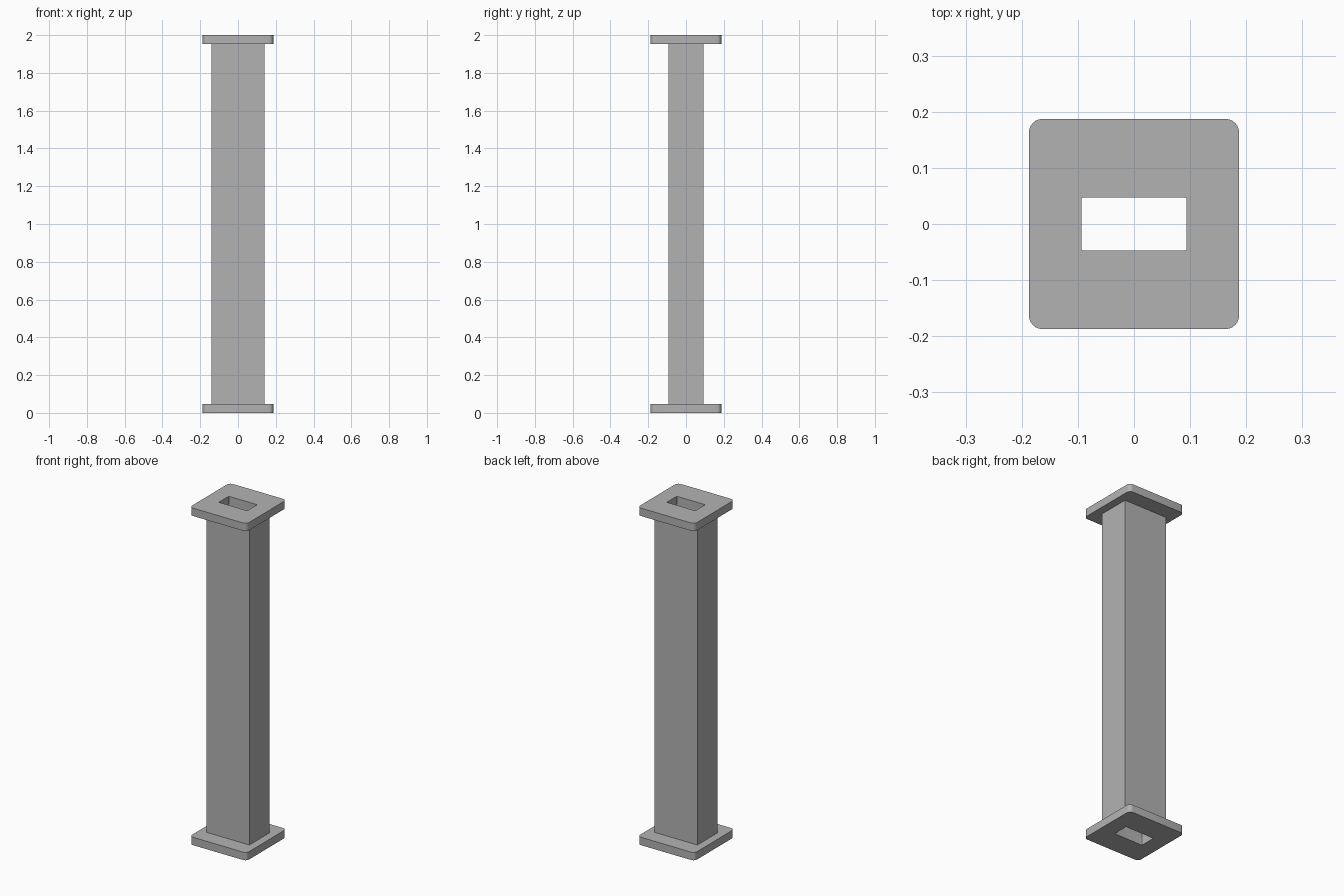
import bpy
import bmesh
from math import cos, sin, pi

if "Cube" in bpy.data.objects:
    bpy.data.objects.remove(bpy.data.objects["Cube"], do_unlink=True)

# Proportions: everything follows one wall thickness
WALL = 0.0468
HEIGHT = 2.0
ROUND = 0.024

grey = bpy.data.materials.new("plain grey")
grey.use_nodes = True
colour = (0.45, 0.45, 0.45, 1)
grey.diffuse_color = colour
grey.node_tree.nodes["Principled BSDF"].inputs["Base Color"].default_value = colour


def outline(hx, hy, radius, steps):
    """Rectangle outline with rounded corners (steps=0 gives sharp ones)."""
    points = []
    signs = [(1, 1), (-1, 1), (-1, -1), (1, -1)]
    for corner, (sx, sy) in enumerate(signs):
        if steps == 0:
            points.append((sx * hx, sy * hy))
            continue
        for i in range(steps + 1):
            a = (corner + i / steps) * pi / 2
            points.append((sx * (hx - radius) + radius * cos(a),
                           sy * (hy - radius) + radius * sin(a)))
    return points


def hollow_prism(name, outer, inner, z0, z1):
    """Closed prism with a hole straight through it."""
    bm = bmesh.new()
    # Outer wall up, then over the top edge and back down the hole
    rings = [[bm.verts.new((x, y, z)) for x, y in loop]
             for loop, z in ((outer, z0), (outer, z1), (inner, z1), (inner, z0))]
    n = len(outer)
    for r in range(4):
        a, b = rings[r], rings[(r + 1) % 4]
        for i in range(n):
            j = (i + 1) % n
            bm.faces.new((a[i], a[j], b[j], b[i]))
    bmesh.ops.recalc_face_normals(bm, faces=bm.faces)
    mesh = bpy.data.meshes.new(name)
    bm.to_mesh(mesh)
    bm.free()
    mesh.materials.append(grey)
    obj = bpy.data.objects.new(name, mesh)
    bpy.context.collection.objects.link(obj)
    return obj


# Rectangular hollow column
hollow_prism("column_tube",
             outline(3 * WALL, 2 * WALL, 0, 0),
             outline(2 * WALL, WALL, 0, 0),
             WALL, HEIGHT - WALL)

# Square end plates with rounded corners and a matching slot
plate = outline(4 * WALL, 4 * WALL, ROUND, 6)
slot = outline(2 * WALL, WALL, 0.002, 6)
for name, z in (("base_plate", 0), ("top_plate", HEIGHT - WALL)):
    obj = hollow_prism(name, plate, slot, z, z + WALL)
    bpy.ops.object.select_all(action="DESELECT")
    obj.select_set(True)
    bpy.context.view_layer.objects.active = obj
    bpy.ops.object.shade_smooth_by_angle()
